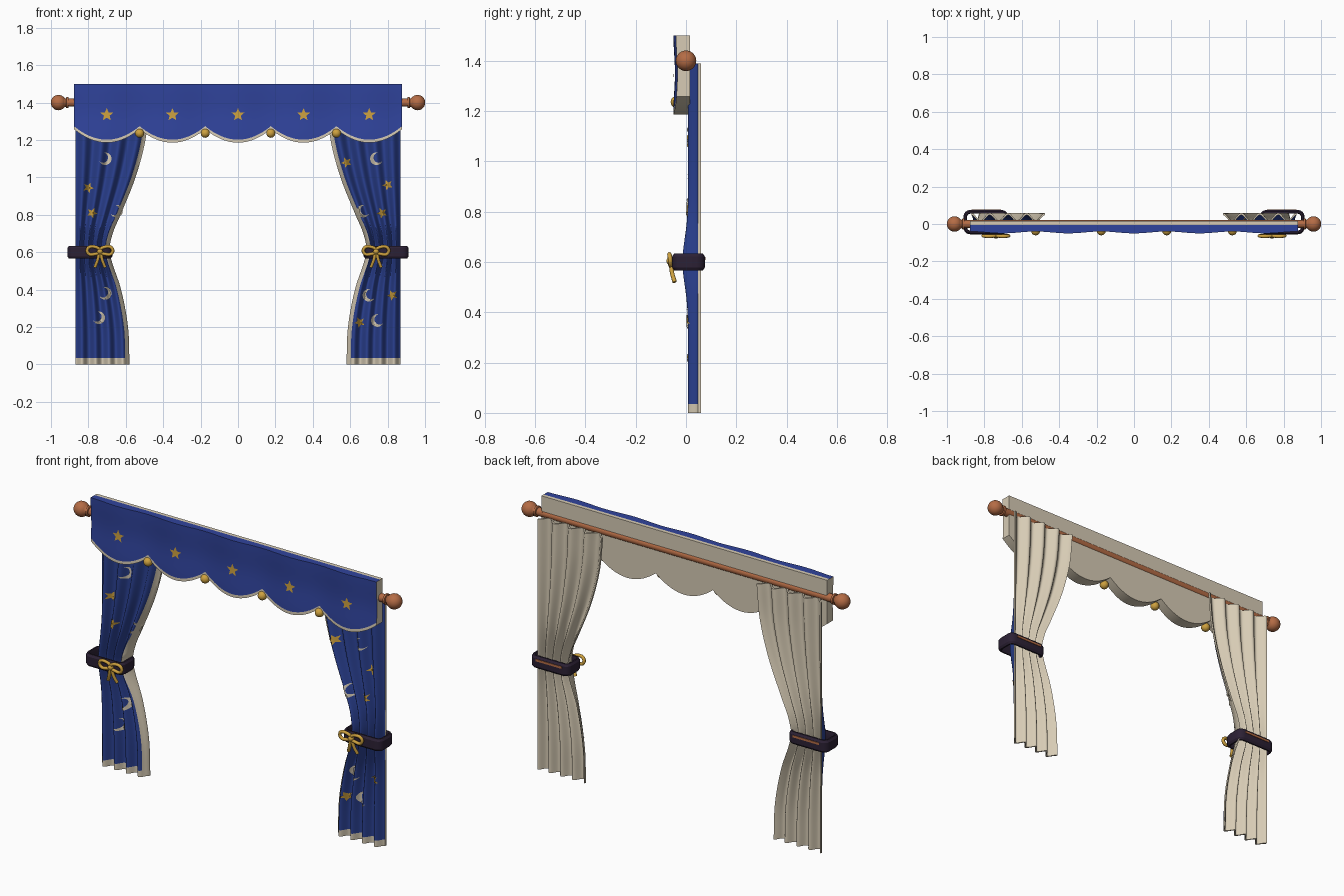
import bpy, bmesh, math
from math import sin, cos, pi, radians, exp

if "Cube" in bpy.data.objects:
    bpy.data.objects.remove(bpy.data.objects["Cube"])


def material(name, rgb):
    m = bpy.data.materials.new(name)
    m.diffuse_color = (*rgb, 1)
    m.use_nodes = True
    m.node_tree.nodes["Principled BSDF"].inputs["Base Color"].default_value = m.diffuse_color
    return m


BLUE = material("royal blue cloth", (0.03, 0.058, 0.34))
NAVY = material("curtain blue cloth", (0.024, 0.053, 0.29))
CREAM = material("cream lining", (0.68, 0.6, 0.46))
GOLD = material("gold", (0.62, 0.36, 0.05))
PURPLE = material("dark purple band", (0.025, 0.015, 0.035))
COPPER = material("copper wood", (0.46, 0.15, 0.06))


def finish(name, bm, mats, angle=40, normals=True):
    if normals:
        bmesh.ops.recalc_face_normals(bm, faces=bm.faces)
    me = bpy.data.meshes.new(name)
    bm.to_mesh(me)
    bm.free()
    for m in mats:
        me.materials.append(m)
    ob = bpy.data.objects.new(name, me)
    bpy.context.collection.objects.link(ob)
    bpy.ops.object.select_all(action='DESELECT')
    ob.select_set(True)
    bpy.context.view_layer.objects.active = ob
    bpy.ops.object.shade_smooth_by_angle(angle=radians(angle))
    return ob


def skin(name, sections, mats, rule=lambda i, j: 0, ring=False, cap=0, angle=40):
    """Join closed cross-sections into one surface."""
    bm = bmesh.new()
    rows = [[bm.verts.new(p) for p in s] for s in sections]
    n = len(rows[0])
    for i in range(len(rows) if ring else len(rows) - 1):
        a, b = rows[i], rows[(i + 1) % len(rows)]
        for j in range(n):
            k = (j + 1) % n
            bm.faces.new((a[j], a[k], b[k], b[j])).material_index = rule(i, j)
    if not ring:
        for r in (rows[0], rows[-1]):
            bm.faces.new(r).material_index = cap
    return finish(name, bm, mats, angle)


def lathe_x(name, profile, mat, s=1):
    secs = [[(s * x, r * cos(2 * pi * k / 24), 1.4 + r * sin(2 * pi * k / 24))
             for k in range(24)] for x, r in profile]
    return skin(name, secs, [mat])


def lerp_table(table, z):
    """Smooth (cubic) interpolation through a few points."""
    for i in range(len(table) - 1):
        (z0, a), (z1, b) = table[i], table[i + 1]
        if z <= z1 or i == len(table) - 2:
            p = table[max(i - 1, 0)]
            q = table[min(i + 2, len(table) - 1)]
            m0 = (b - p[1]) / (z1 - p[0]) * (z1 - z0)
            m1 = (q[1] - a) / (q[0] - z0) * (z1 - z0)
            t = (z - z0) / (z1 - z0)
            return ((2*t**3 - 3*t**2 + 1) * a + (t**3 - 2*t**2 + t) * m0
                    + (3*t**2 - 2*t**3) * b + (t**3 - t**2) * m1)


# --- rod and finials ---
lathe_x("curtain_rod", [(-0.89, 0.021), (0.89, 0.021)], COPPER)
ball = [(0.96 - 0.041 * cos(a), 0.041 * sin(a))
        for a in [radians(35 + 144 * k / 14) for k in range(15)]]
for s, side in ((-1, "left"), (1, "right")):
    lathe_x(side + "_finial", [(0.87, 0.022), (0.905, 0.022), (0.907, 0.029),
                               (0.918, 0.029), (0.92, 0.022)] + ball, COPPER, s)

# --- scalloped valance: blue face, cream trim and lining ---
W, PITCH = 0.877, 0.877 * 2 / 5


def hem(x):
    t = ((x + W) / PITCH) % 1 * 2 - 1
    return 1.186 + 0.072 * t * t


def valance_y(x, z):
    return -0.042 - 0.005 * cos(2 * pi * x / PITCH) - 0.003 * cos((z - 1.2) * 2 * pi / 0.3)


N, ROWS = 120, 10
secs = []
for i in range(N + 1):
    x = -W + 2 * W * i / N
    zb = hem(min(x, W - 1e-6))
    zs = [zb, zb + 0.016] + [zb + 0.016 + (1.5 - zb - 0.016) * k / ROWS for k in range(1, ROWS + 1)]
    secs.append([(x, valance_y(x, z), z) for z in zs] + [(x, -0.005, 1.5), (x, 0.015, 1.5), (x, 0.015, zb)])
skin("valance", secs, [BLUE, CREAM], lambda i, j: 0 if 1 <= j <= ROWS + 1 else 1, cap=1)

# --- gold beads at the scallop points ---
for k in range(1, 5):
    x = -W + PITCH * k
    bm = bmesh.new()
    bmesh.ops.create_uvsphere(bm, u_segments=16, v_segments=10, radius=0.024)
    bmesh.ops.translate(bm, verts=bm.verts, vec=(x, -0.037, 1.236))
    finish("valance_bead", bm, [GOLD], 60)

# --- curtain surface ---
EDGE = [(0, 0.58), (0.2, 0.588), (0.4, 0.625), (0.6, 0.686), (0.7, 0.67),
        (0.8, 0.628), (1.0, 0.548), (1.2, 0.495), (1.39, 0.475)]
OUT, TRIM = 0.87, 0.022


def curtain_y(x, z):
    inner = lerp_table(EDGE, z)
    u = (OUT - abs(x)) / (OUT - inner)
    low = 0.008 - 0.022 * exp(-((z - 0.6) / 0.13) ** 2)
    return (0.048 + low) / 2 + (0.048 - low) / 2 * cos(2 * pi * 4 * u)


def plate(name, kind, cx, cz, r, surface, mat, s=1, turn=0):
    """Star or crescent laid just in front of a cloth surface."""
    bm = bmesh.new()
    if kind == "star":
        pts = [(r * (1 if k % 2 == 0 else 0.45) * sin(k * pi / 5),
                r * (1 if k % 2 == 0 else 0.45) * cos(k * pi / 5)) for k in range(10)]
        c = bm.verts.new((0, 0, 0))
        vs = [bm.verts.new((a, 0, b)) for a, b in pts]
        for k in range(10):
            bm.faces.new((c, vs[k], vs[(k + 1) % 10]))
        bmesh.ops.subdivide_edges(bm, edges=bm.edges[:], cuts=3, use_grid_fill=True)
    else:
        rows = []
        for k in range(19):
            t = k / 9 - 1
            a, b = radians(130) * t, radians(107.3) * t
            o = (r * cos(a), r * sin(a))
            i = (r * (-0.4 + 0.806 * cos(b)), r * 0.806 * sin(b))
            rows.append([bm.verts.new((o[0] + (i[0] - o[0]) * f, 0, o[1] + (i[1] - o[1]) * f))
                         for f in (0, 0.33, 0.67, 1)])
        for p, q in zip(rows, rows[1:]):
            for k in range(3):
                bm.faces.new((p[k], p[k + 1], q[k + 1], q[k]))
    ct, st = cos(turn), sin(turn)
    for v in bm.verts:
        x, z = v.co.x * ct - v.co.z * st, v.co.x * st + v.co.z * ct
        x, z = cx + s * x, cz + z
        v.co = (x, surface(x, z) - 0.005, z)
    bm.normal_update()
    for f in bm.faces:
        if f.normal.y > 0:
            f.normal_flip()
    finish(name, bm, [mat], normals=False)


for k in range(-2, 3):
    plate("valance_star", "star", k * PITCH, 1.335, 0.036, valance_y, GOLD)

# --- curtain ornaments: (kind, x, z) ---
LEFT = [("moon", -0.71, 1.1), ("star", -0.8, 0.945), ("star", -0.78, 0.81),
        ("moon", -0.65, 0.82), ("moon", -0.71, 0.38), ("moon", -0.745, 0.25)]
RIGHT = [("star", 0.58, 1.08), ("moon", 0.74, 1.1), ("star", 0.8, 0.96), ("moon", 0.67, 0.82),
         ("star", 0.77, 0.81), ("moon", 0.7, 0.37), ("star", 0.825, 0.37),
         ("star", 0.65, 0.225), ("moon", 0.745, 0.235)]


def tube(name, pts, radius, closed):
    cu = bpy.data.curves.new(name, 'CURVE')
    cu.dimensions = '3D'
    cu.bevel_depth, cu.bevel_resolution, cu.resolution_u = radius, 2, 6
    cu.use_fill_caps = True
    sp = cu.splines.new('BEZIER')
    sp.bezier_points.add(len(pts) - 1)
    for b, p in zip(sp.bezier_points, pts):
        b.co = p
        b.handle_left_type = b.handle_right_type = 'AUTO'
    sp.use_cyclic_u = closed
    cu.materials.append(GOLD)
    ob = bpy.data.objects.new(name, cu)
    bpy.context.collection.objects.link(ob)
    bpy.ops.object.select_all(action='DESELECT')
    ob.select_set(True)
    bpy.context.view_layer.objects.active = ob
    bpy.ops.object.convert(target='MESH')


COLS = 56
HEIGHTS = [0, 0.035] + [0.035 + 1.355 * k / 54 for k in range(1, 55)]
for s, side, marks in ((-1, "left", LEFT), (1, "right", RIGHT)):
    # curtain with cream back, hem and inner trim
    secs = []
    for z in HEIGHTS:
        inner = lerp_table(EDGE, z)
        xs = [OUT + (inner + TRIM - OUT) * k / COLS for k in range(COLS + 1)]
        xs += [inner + TRIM / 2, inner]
        front = [(s * x, curtain_y(x, z), z) for x in xs]
        secs.append(front + [(x, y + 0.012, zz) for x, y, zz in reversed(front)])
    skin(side + "_curtain", secs, [NAVY, CREAM],
         lambda i, j: 0 if j < COLS and i > 0 else 1, cap=1, angle=60)
    for kind, x, z in marks:
        plate(side + "_curtain_" + kind, kind, x, z, 0.03 if kind == "star" else 0.034,
              curtain_y, GOLD if kind == "star" else CREAM, -s, radians(-25))

    # tie band: bevelled strap swept round a rounded rectangle
    secs = []
    for qx, qy, a0 in ((1, 1, 0), (-1, 1, 90), (-1, -1, 180), (1, -1, 270)):
        for k in range(5):
            a = radians(a0 + 22.5 * k)
            secs.append([(s * (0.792 + qx * 0.085 + (0.035 + d) * cos(a)),
                          0.01 + qy * 0.03 + (0.035 + d) * sin(a), 0.6 + h)
                         for d, h in ((0, 0.022), (-0.008, 0.034), (-0.016, 0.034), (-0.02, 0.022),
                                      (-0.02, -0.022), (-0.016, -0.034), (-0.008, -0.034), (0, -0.022))])
    skin(side + "_tie_band", secs, [PURPLE], ring=True, angle=30)

    # thin copper strip on the back of the band
    skin(side + "_band_strip", [[(s * x, y, z) for y, z in
                                 ((0.07, 0.608), (0.078, 0.608), (0.078, 0.62), (0.07, 0.62))]
                                for x in (0.71, 0.87)], [COPPER])

    # gold bow: two loops, two tails and a knot
    for d in (-1, 1):
        bx = lambda o: s * (0.738 + d * o)
        tube(side + "_bow_loop", [(bx(0), -0.062, 0.605), (bx(0.035), -0.066, 0.63),
                                  (bx(0.066), -0.064, 0.618), (bx(0.06), -0.062, 0.592),
                                  (bx(0.03), -0.062, 0.59)], 0.009, True)
        tube(side + "_bow_tail", [(bx(0.003), -0.06, 0.6), (bx(0.012), -0.056, 0.56),
                                  (bx(0.027), -0.045, 0.52)], 0.009, False)
    bm = bmesh.new()
    bmesh.ops.create_uvsphere(bm, u_segments=14, v_segments=8, radius=0.016)
    bmesh.ops.translate(bm, verts=bm.verts, vec=(s * 0.738, -0.062, 0.604))
    finish(side + "_bow_knot", bm, [GOLD], 60)
